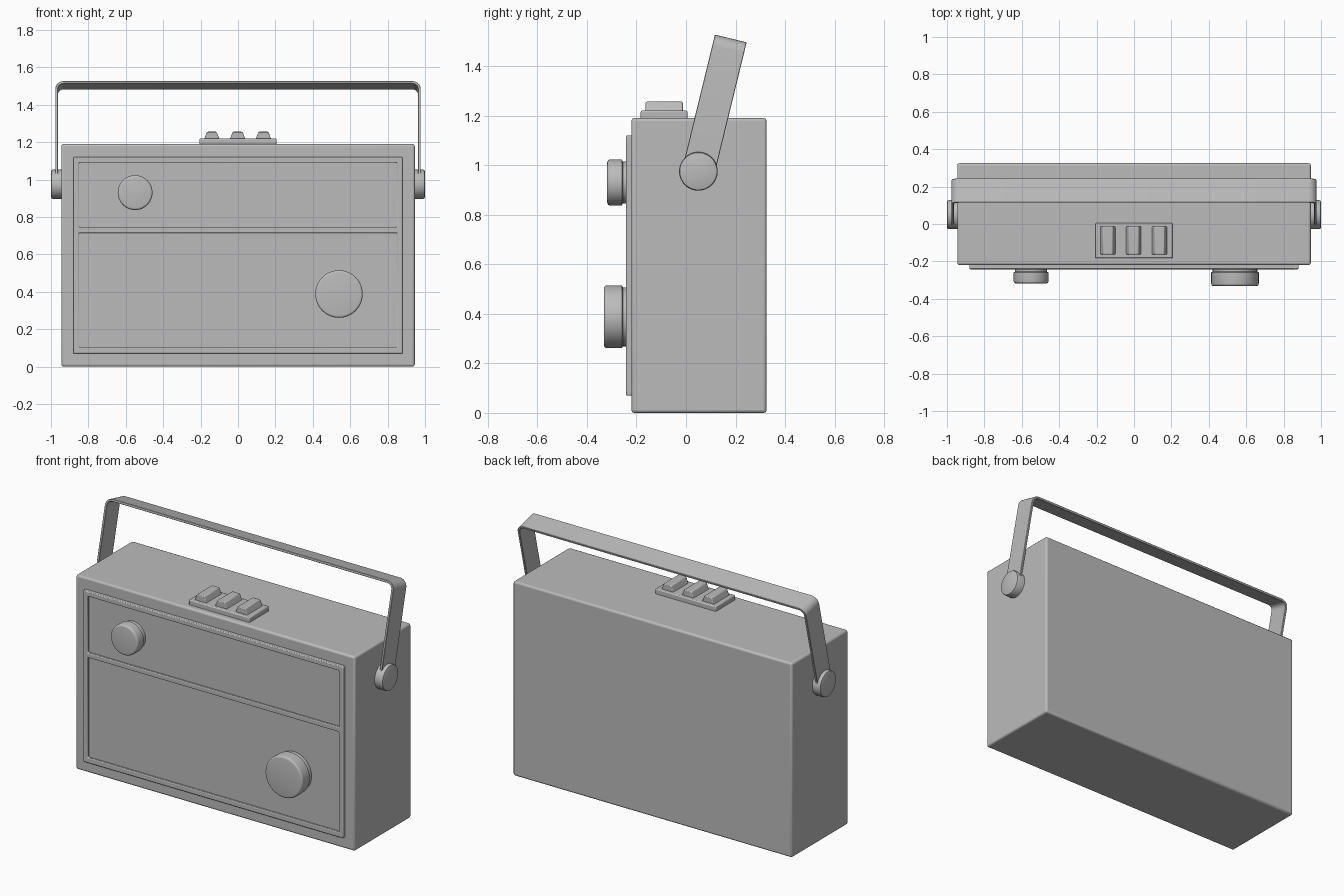
import bpy, bmesh
from math import radians, pi, sin, cos
from mathutils import Matrix, Vector

cube = bpy.data.objects.get("Cube")
if cube:
    bpy.data.objects.remove(cube, do_unlink=True)

grey = bpy.data.materials.new("plain grey")
grey.use_nodes = True
colour = (0.5, 0.5, 0.5, 1)
grey.diffuse_color = colour
grey.node_tree.nodes["Principled BSDF"].inputs["Base Color"].default_value = colour


def finish(name, bm, bevel=0.0, segments=2):
    """Turn a bmesh into a smooth-shaded, optionally bevelled object."""
    bmesh.ops.recalc_face_normals(bm, faces=bm.faces)
    mesh = bpy.data.meshes.new(name)
    bm.to_mesh(mesh)
    bm.free()
    mesh.materials.append(grey)
    ob = bpy.data.objects.new(name, mesh)
    bpy.context.collection.objects.link(ob)
    if bevel:
        mod = ob.modifiers.new("Bevel", "BEVEL")
        mod.width = bevel
        mod.segments = segments
        mod.limit_method = "ANGLE"
        mod.angle_limit = radians(40)
    bpy.ops.object.select_all(action="DESELECT")
    ob.select_set(True)
    bpy.context.view_layer.objects.active = ob
    bpy.ops.object.shade_smooth_by_angle(angle=radians(35))
    return ob


def box(name, lo, hi, bevel=0.0, taper=1.0, segments=2):
    """Box between two corners; taper narrows the top along x."""
    lo, hi = Vector(lo), Vector(hi)
    size, mid = hi - lo, (lo + hi) / 2
    bm = bmesh.new()
    bmesh.ops.create_cube(bm, size=1)
    for v in bm.verts:
        if v.co.z > 0:
            v.co.x *= taper
        v.co = mid + Vector(a * b for a, b in zip(v.co, size))
    return finish(name, bm, bevel, segments)


def lathe(name, profile, origin, axis):
    """Revolve (radius, height) points about an axis through origin."""
    bm = bmesh.new()
    verts = [bm.verts.new((r, 0, h)) for r, h in profile]
    edges = [bm.edges.new(pair) for pair in zip(verts, verts[1:])]
    bmesh.ops.spin(bm, geom=verts + edges, cent=(0, 0, 0), axis=(0, 0, 1),
                   angle=2 * pi, steps=48)
    bmesh.ops.remove_doubles(bm, verts=bm.verts, dist=0.0001)
    turn = Vector((0, 0, 1)).rotation_difference(Vector(axis)).to_matrix().to_4x4()
    bm.transform(Matrix.Translation(origin) @ turn)
    return finish(name, bm)


# Case
box("case", (-0.945, -0.22, 0), (0.945, 0.325, 1.19), 0.012, segments=3)

# Front frame: a lattice with two openings
FRONT = -0.242
xs = (-0.88, -0.85, 0.85, 0.88)
zs = (0.07, 0.103, 0.715, 0.745, 1.09, 1.12)
bm = bmesh.new()
grid = [[bm.verts.new((x, FRONT, z)) for x in xs] for z in zs]
for row in range(5):
    for col in range(3):
        if col == 1 and row in (1, 3):
            continue
        bm.faces.new((grid[row][col], grid[row][col + 1],
                      grid[row + 1][col + 1], grid[row + 1][col]))
walls = bmesh.ops.extrude_face_region(bm, geom=bm.faces[:])["geom"]
for v in walls:
    if isinstance(v, bmesh.types.BMVert):
        v.co.y = -0.215
finish("front_frame", bm, 0.005)

# Recessed front panels
for name, low, high in (("dial_panel", 0.74, 1.1), ("speaker_panel", 0.095, 0.72)):
    box(name, (-0.86, -0.229, low), (0.86, -0.21, high))


# Knobs with a narrower collar and rounded rim
def knob(name, x, z, radius, depth):
    collar, rim = radius - 0.008, 0.012
    profile = [(collar, 0), (collar, 0.03), (radius, 0.034)]
    for i in range(5):
        a = i * pi / 8
        profile.append((radius - rim + rim * cos(a), depth - rim + rim * sin(a)))
    profile.append((0, depth))
    lathe(name, profile, (x, -0.225, z), (0, -1, 0))


knob("tuning_knob", -0.55, 0.93, 0.093, 0.093)
knob("volume_knob", 0.54, 0.388, 0.127, 0.106)

# Push buttons on top
box("button_base", (-0.206, -0.183, 1.18), (0.206, 0.006, 1.22), 0.006)
for label, x in (("right", -0.14), ("middle", -0.002), ("left", 0.136)):
    box(label + "_button", (x - 0.043, -0.163, 1.212), (x + 0.043, -0.013, 1.256),
        0.005, taper=0.6)

# Carrying handle: bent strap with rounded corners, tilted about its pivots
PIVOT = Vector((0, 0.05, 0.975))
top, side, corner, thick = 0.552, 0.977, 0.045, 0.014
arc = [(side - corner + corner * cos(i * pi / 12), top - corner + corner * sin(i * pi / 12))
       for i in range(7)]
half = [(side, 0), *arc]
inner_arc = [(side - corner + (corner - thick) * cos(i * pi / 12),
              top - corner + (corner - thick) * sin(i * pi / 12)) for i in range(7)]
inner = [(side - thick, 0), *inner_arc]
outer_path = half + [(-x, z) for x, z in reversed(half)]
inner_path = inner + [(-x, z) for x, z in reversed(inner)]
bm = bmesh.new()
rings = [[bm.verts.new((x, y, z)) for (x, z), y in
          ((o, -0.066), (o, 0.066), (n, 0.066), (n, -0.066))]
         for o, n in zip(outer_path, inner_path)]
for a, b in zip(rings, rings[1:]):
    for i in range(4):
        j = (i + 1) % 4
        bm.faces.new((a[i], a[j], b[j], b[i]))
bm.faces.new(rings[0])
bm.faces.new(rings[-1])
bm.transform(Matrix.Translation(PIVOT) @ Matrix.Rotation(radians(-13.7), 4, "X"))
finish("handle", bm, 0.002, 1)

# Handle pivots
for label, s in (("left", 1), ("right", -1)):
    lathe(label + "_handle_pivot",
          [(0, 0), (0.078, 0), (0.078, 0.055), (0.075, 0.062), (0.068, 0.065), (0, 0.065)],
          (s * 0.935, PIVOT.y, PIVOT.z), (s, 0, 0))
